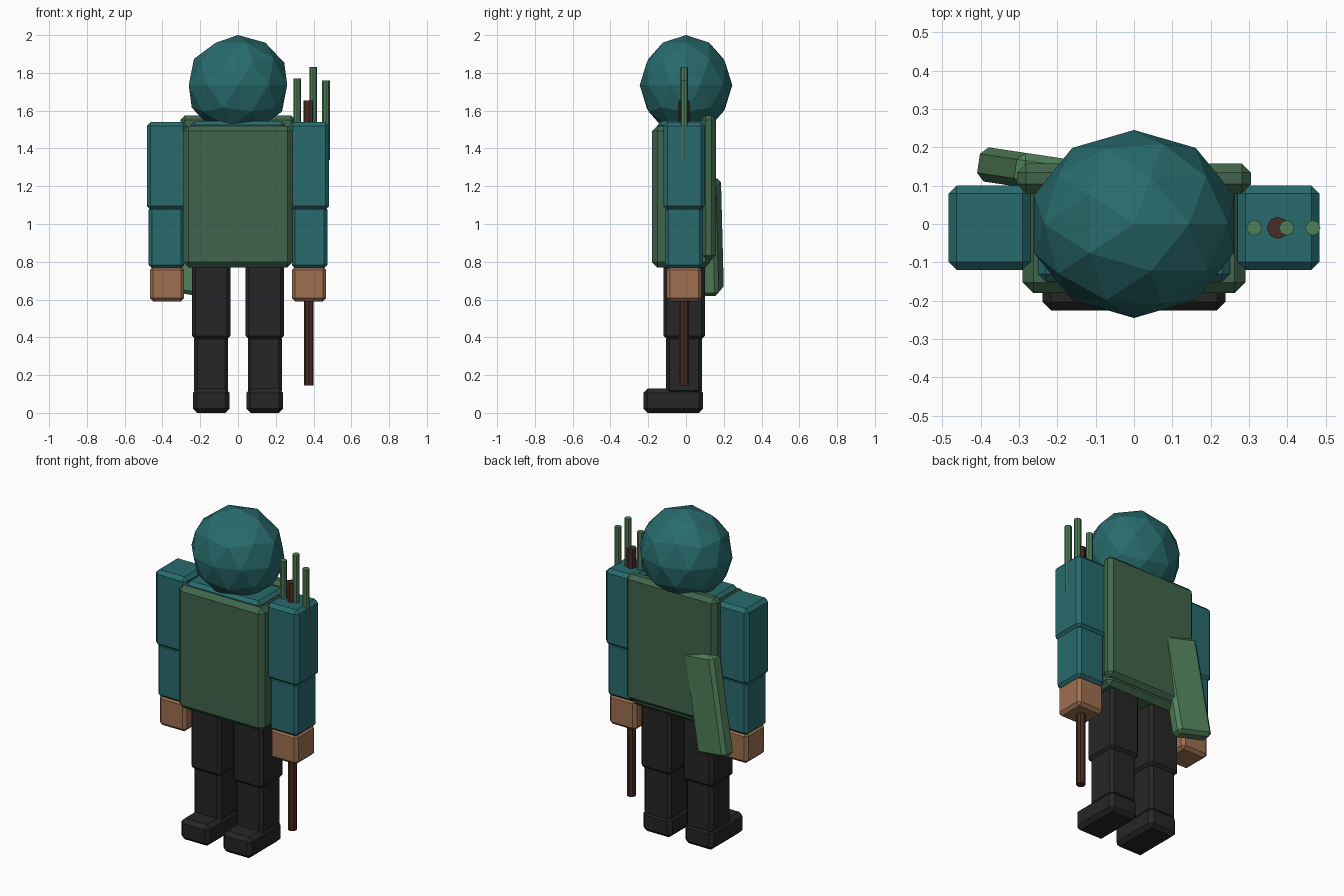
import bpy
from math import radians

old = bpy.data.objects.get("Cube")
if old:
    bpy.data.objects.remove(old, do_unlink=True)


def material(name, rgb):
    """Flat colour given as 0-255 sRGB, stored linear."""
    lin = [((c / 255 + 0.055) / 1.055) ** 2.4 for c in rgb] + [1]
    m = bpy.data.materials.new(name)
    m.use_nodes = True
    m.diffuse_color = lin
    m.node_tree.nodes["Principled BSDF"].inputs["Base Color"].default_value = lin
    return m


teal = material("teal cloth", (40, 107, 109))
green = material("tunic green", (64, 101, 75))
light_green = material("light green", (80, 127, 90))
skin = material("skin", (158, 112, 80))
black = material("black cloth", (38, 38, 39))
brown = material("dark wood", (72, 44, 36))


def finish(name, mat):
    ob = bpy.context.object
    ob.name = name
    ob.data.materials.append(mat)
    return ob


def box(name, x, y, z, mat, bevel=0.02, rot=(0, 0, 0)):
    """Chamfered box from its x, y and z ranges."""
    ranges = (x, y, z)
    bpy.ops.mesh.primitive_cube_add(size=1, location=[(a + b) / 2 for a, b in ranges])
    ob = finish(name, mat)
    ob.scale = [b - a for a, b in ranges]
    bpy.ops.object.transform_apply(location=False, rotation=False, scale=True)
    ob.rotation_euler = rot
    mod = ob.modifiers.new("chamfer", "BEVEL")
    mod.width = bevel
    mod.segments = 1
    return ob


def rod(name, x, z0, z1, radius, mat):
    bpy.ops.mesh.primitive_cylinder_add(vertices=8, radius=radius, depth=z1 - z0,
                                        location=(x, -0.01, (z0 + z1) / 2))
    return finish(name, mat)


# Faceted head
bpy.ops.mesh.primitive_ico_sphere_add(subdivisions=2, radius=1, location=(0, 0, 1.735))
finish("head", teal).scale = (0.274, 0.245, 0.265)

# Body, tunic over it and panel on the back
box("torso", (-0.25, 0.25), (-0.15, 0.12), (0.8, 1.545), teal)
box("tunic", (-0.29, 0.29), (-0.18, 0.13), (0.77, 1.52), green, 0.028)
box("back_panel", (-0.305, 0.305), (0.08, 0.158), (0.81, 1.575), green, 0.024)

# Arms and legs, mirrored across x
for side, s in (("left", 1), ("right", -1)):
    def limb(name, x, y, z, mat, bevel=0.018):
        box(side + "_" + name, sorted((s * x[0], s * x[1])), y, z, mat, bevel)

    limb("upper_arm", (0.27, 0.483), (-0.12, 0.1), (1.075, 1.54), teal, 0.021)
    limb("forearm", (0.285, 0.473), (-0.11, 0.09), (0.765, 1.095), teal)
    limb("hand", (0.285, 0.467), (-0.103, 0.083), (0.59, 0.775), skin)
    limb("thigh", (0.04, 0.243), (-0.12, 0.1), (0.39, 0.85), black)
    limb("shin", (0.052, 0.233), (-0.105, 0.085), (0.1, 0.41), black)
    limb("foot", (0.045, 0.238), (-0.225, 0.09), (0, 0.128), black, 0.022)

# Tilted pouch on the back right hip
box("pouch", (-0.36, -0.14), (0.09, 0.18), (0.63, 1.23), light_green, 0.02,
    (0, radians(10), radians(-8.5)))

# Wooden staff in the left hand, thin rods at the shoulder
rod("staff", 0.375, 0.145, 1.5, 0.026, brown)
rod("staff_top", 0.375, 1.3, 1.655, 0.029, brown)
for i, (x, bottom, top) in enumerate(((0.313, 1.34, 1.77), (0.398, 1.4, 1.83), (0.466, 1.34, 1.76))):
    rod(f"shoulder_rod_{i + 1}", x, bottom, top, 0.02, light_green)
